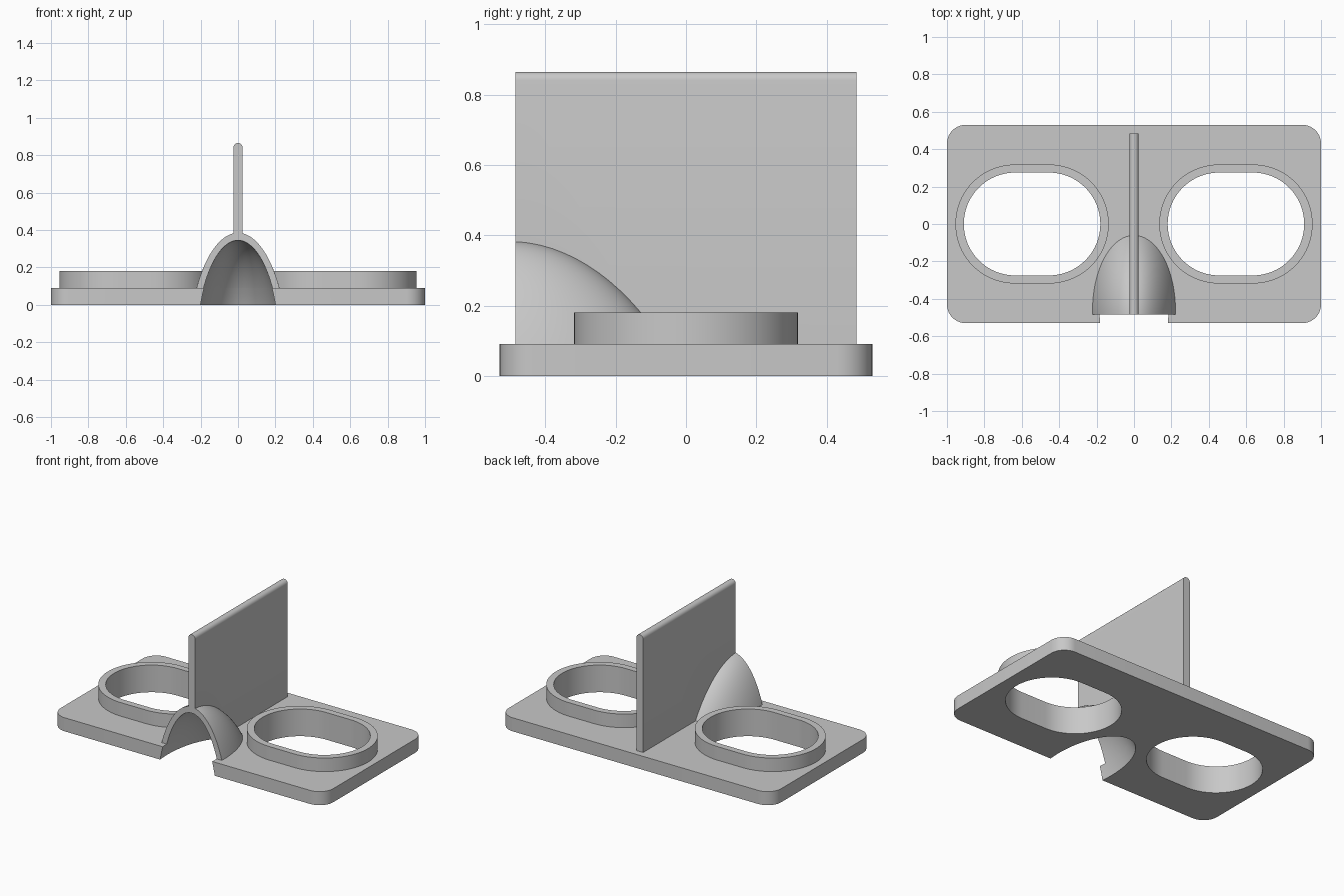
import bpy, bmesh, math
from mathutils import Vector

if "Cube" in bpy.data.objects:
    bpy.data.objects.remove(bpy.data.objects["Cube"])

grey = bpy.data.materials.new("plain grey")
grey.diffuse_color = (0.58, 0.58, 0.58, 1)
grey.use_nodes = True
grey.node_tree.nodes["Principled BSDF"].inputs["Base Color"].default_value = grey.diffuse_color


def make_object(name, bm):
    bmesh.ops.recalc_face_normals(bm, faces=bm.faces)
    mesh = bpy.data.meshes.new(name)
    bm.to_mesh(mesh)
    bm.free()
    mesh.materials.append(grey)
    ob = bpy.data.objects.new(name, mesh)
    bpy.context.collection.objects.link(ob)
    return ob


def rounded_outline(hx, hy, r, steps):
    """Outline of a rounded rectangle with half sizes hx, hy."""
    pts = []
    for q, (sx, sy) in enumerate([(1, 1), (-1, 1), (-1, -1), (1, -1)]):
        for i in range(steps + 1):
            a = math.pi / 2 * (q + i / steps)
            pts.append((sx * (hx - r) + r * math.cos(a),
                        sy * (hy - r) + r * math.sin(a)))
    return pts


def prism(name, pts, z0, z1, cx=0):
    bm = bmesh.new()
    face = bm.faces.new([bm.verts.new((x + cx, y, z0)) for x, y in pts])
    ext = bmesh.ops.extrude_face_region(bm, geom=[face])
    top = [v for v in ext["geom"] if isinstance(v, bmesh.types.BMVert)]
    bmesh.ops.translate(bm, verts=top, vec=(0, 0, z1 - z0))
    bmesh.ops.remove_doubles(bm, verts=bm.verts, dist=1e-5)
    return make_object(name, bm)


def nose_dome(name, a, b, c, trim):
    """Ellipsoid sunk below the plate and leaning slightly forward."""
    bm = bmesh.new()
    bmesh.ops.create_uvsphere(bm, u_segments=72, v_segments=48, radius=1)
    for v in bm.verts:
        z = v.co.z * c - 0.3
        v.co = Vector((v.co.x * a, v.co.y * b - 0.45 - 0.13 * z, z))
    if trim:
        for co, no in (((0, -0.485, 0), (0, -1, 0)), ((0, 0, 0.04), (0, 0, -1))):
            cut = bmesh.ops.bisect_plane(
                bm, geom=bm.verts[:] + bm.edges[:] + bm.faces[:],
                plane_co=co, plane_no=no, clear_outer=True)
            edges = [e for e in cut["geom_cut"] if isinstance(e, bmesh.types.BMEdge)]
            bmesh.ops.contextual_create(bm, geom=edges)
    return make_object(name, bm)


def carve(ob, cutters):
    bpy.context.view_layer.objects.active = ob
    for cutter in cutters:
        mod = ob.modifiers.new("carve", "BOOLEAN")
        mod.operation = "DIFFERENCE"
        mod.solver = "EXACT"
        mod.object = cutter
        bpy.ops.object.modifier_apply(modifier=mod.name)


# Cutters: nose cavity and the two eye openings
cavity = nose_dome("cavity_cutter", 0.2315, 0.448, 0.645, False)
hole = rounded_outline(0.365, 0.275, 0.275, 20)
holes = [prism("eye_cutter", hole, -0.1, 0.4, s * 0.545) for s in (-1, 1)]

# Base plate with rounded corners
plate = prism("base_plate", rounded_outline(1, 0.53, 0.1, 10), 0, 0.09)
carve(plate, holes + [cavity])

# Raised rims around the eye openings
rims = []
for side, cutter, s in zip(("left", "right"), holes, (-1, 1)):
    rim = prism(side + "_eye_rim", rounded_outline(0.41, 0.318, 0.318, 20),
                0.05, 0.18, s * 0.545)
    carve(rim, [cutter])
    rims.append(rim)

# Hollow nose cover, open at the front
nose = nose_dome("nose_cover", 0.27, 0.488, 0.685, True)
carve(nose, [cavity])

# Upright divider with a rounded top edge
bm = bmesh.new()
profile = [(-0.025, 0.05), (0.025, 0.05)]
profile += [(0.025 * math.cos(math.pi * i / 10), 0.84 + 0.025 * math.sin(math.pi * i / 10))
            for i in range(11)]
face = bm.faces.new([bm.verts.new((x, -0.485, z)) for x, z in profile])
ext = bmesh.ops.extrude_face_region(bm, geom=[face])
bmesh.ops.translate(bm, vec=(0, 0.97, 0),
                    verts=[v for v in ext["geom"] if isinstance(v, bmesh.types.BMVert)])
divider = make_object("divider", bm)
carve(divider, [cavity])

for cutter in holes + [cavity]:
    bpy.data.objects.remove(cutter, do_unlink=True)

# Smooth curved walls, keep crisp edges
bpy.ops.object.select_all(action="DESELECT")
for ob in [plate, nose, divider] + rims:
    ob.select_set(True)
bpy.context.view_layer.objects.active = plate
bpy.ops.object.shade_smooth_by_angle(angle=math.radians(30))
